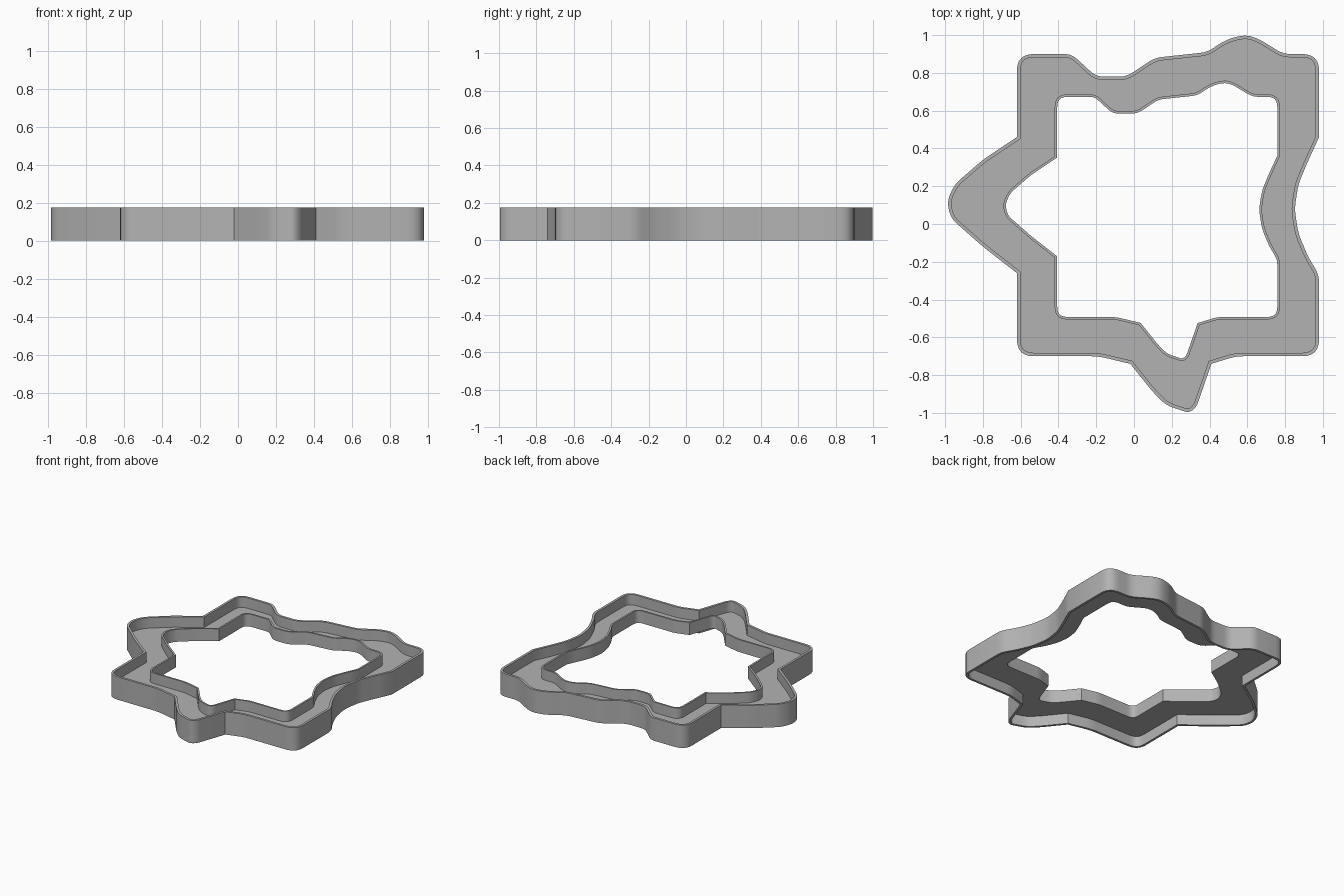
import bpy
import bmesh
from mathutils import Vector

cube = bpy.data.objects.get("Cube")
if cube:
    bpy.data.objects.remove(cube, do_unlink=True)

HEIGHT = 0.175
FLOOR_LOW, FLOOR_HIGH = 0.08, 0.095
WALL = 0.018
CORNER, SOFT, SHARP = 0.09, 0.04, 0.0

# Outline runs clockwise, in hundredths: (points, rounding radius)
RUNS = [
    ([(-62, 46)], SHARP),
    ([(-62, 90)], CORNER),
    ([(-33, 90), (-20, 78), (-4, 78), (11, 88), (39, 91)], SOFT),
    ([(46, 96), (53, 99), (60, 100), (66, 98), (79, 90)], SOFT),
    ([(98, 90)], CORNER),
    ([(98, 46)], SHARP),
    ([(92, 33), (87, 21), (85, 8), (87, -5), (92, -17), (98, -27)], SOFT),
    ([(98, -70)], CORNER),
    ([(54, -70)], SOFT),
    ([(41, -74)], SHARP),
    ([(33, -97), (29, -100), (17, -96), (10, -89)], SOFT),
    ([(-2, -74)], SHARP),
    ([(-19, -70)], SOFT),
    ([(-62, -70)], CORNER),
    ([(-62, -26)], SHARP),
    ([(-80, -12), (-97, 3), (-99, 12), (-95, 21), (-80, 34)], SOFT),
]


def rounded_outline(runs):
    """Replace every soft corner by a short curve."""
    ctrl = [(Vector(p) / 100, r) for pts, r in runs for p in pts]
    result = []
    for i, (p, r) in enumerate(ctrl):
        before, after = ctrl[i - 1][0] - p, ctrl[(i + 1) % len(ctrl)][0] - p
        if r == SHARP:
            result.append(p)
            continue
        cut = min(r, before.length * 0.48, after.length * 0.48)
        a, b = p + before.normalized() * cut, p + after.normalized() * cut
        steps = 6 if r == CORNER else 4
        for k in range(steps + 1):
            t = k / steps
            result.append(a * (1 - t) ** 2 + p * 2 * t * (1 - t) + b * t * t)
    return result


def inset(outline, distance):
    """Move a clockwise outline inward with mitred corners."""
    result = []
    for i, p in enumerate(outline):
        d1 = (p - outline[i - 1]).normalized()
        d2 = (outline[(i + 1) % len(outline)] - p).normalized()
        n1, n2 = Vector((d1.y, -d1.x)), Vector((d2.y, -d2.x))
        result.append(p + (n1 + n2) * distance / (1 + n1.dot(n2)))
    return result


def ring(name, outside, inside, low, high, material):
    """Closed band between two matching outlines."""
    bm = bmesh.new()
    section = [(outside, low), (outside, high), (inside, high), (inside, low)]
    loops = [[bm.verts.new((p.x, p.y, z)) for p in line] for line, z in section]
    count = len(outside)
    for j in range(len(loops)):
        a, b = loops[j], loops[(j + 1) % len(loops)]
        for i in range(count):
            k = (i + 1) % count
            bm.faces.new((a[i], a[k], b[k], b[i]))
    bmesh.ops.recalc_face_normals(bm, faces=bm.faces)
    mesh = bpy.data.meshes.new(name)
    bm.to_mesh(mesh)
    bm.free()
    mesh.materials.append(material)
    obj = bpy.data.objects.new(name, mesh)
    bpy.context.collection.objects.link(obj)
    bpy.ops.object.select_all(action="DESELECT")
    obj.select_set(True)
    bpy.context.view_layer.objects.active = obj
    bpy.ops.object.shade_smooth_by_angle()


grey = bpy.data.materials.new("plain_grey")
grey.use_nodes = True
colour = (0.45, 0.45, 0.45, 1)
grey.diffuse_color = colour
grey.node_tree.nodes["Principled BSDF"].inputs["Base Color"].default_value = colour

# The hole repeats the outer outline at a smaller size
outer = rounded_outline(RUNS)
outer_inside = inset(outer, WALL)
shrink, shift = 0.745, Vector((0.042, 0.016))
inner = [p * shrink + shift for p in outer]
inner_inside = inset(inner, WALL * shrink)

ring("outer_wall", outer, outer_inside, 0, HEIGHT, grey)
ring("inner_wall", inner, inner_inside, FLOOR_LOW, HEIGHT, grey)
ring("channel_floor", outer_inside, inner, FLOOR_LOW, FLOOR_HIGH, grey)
